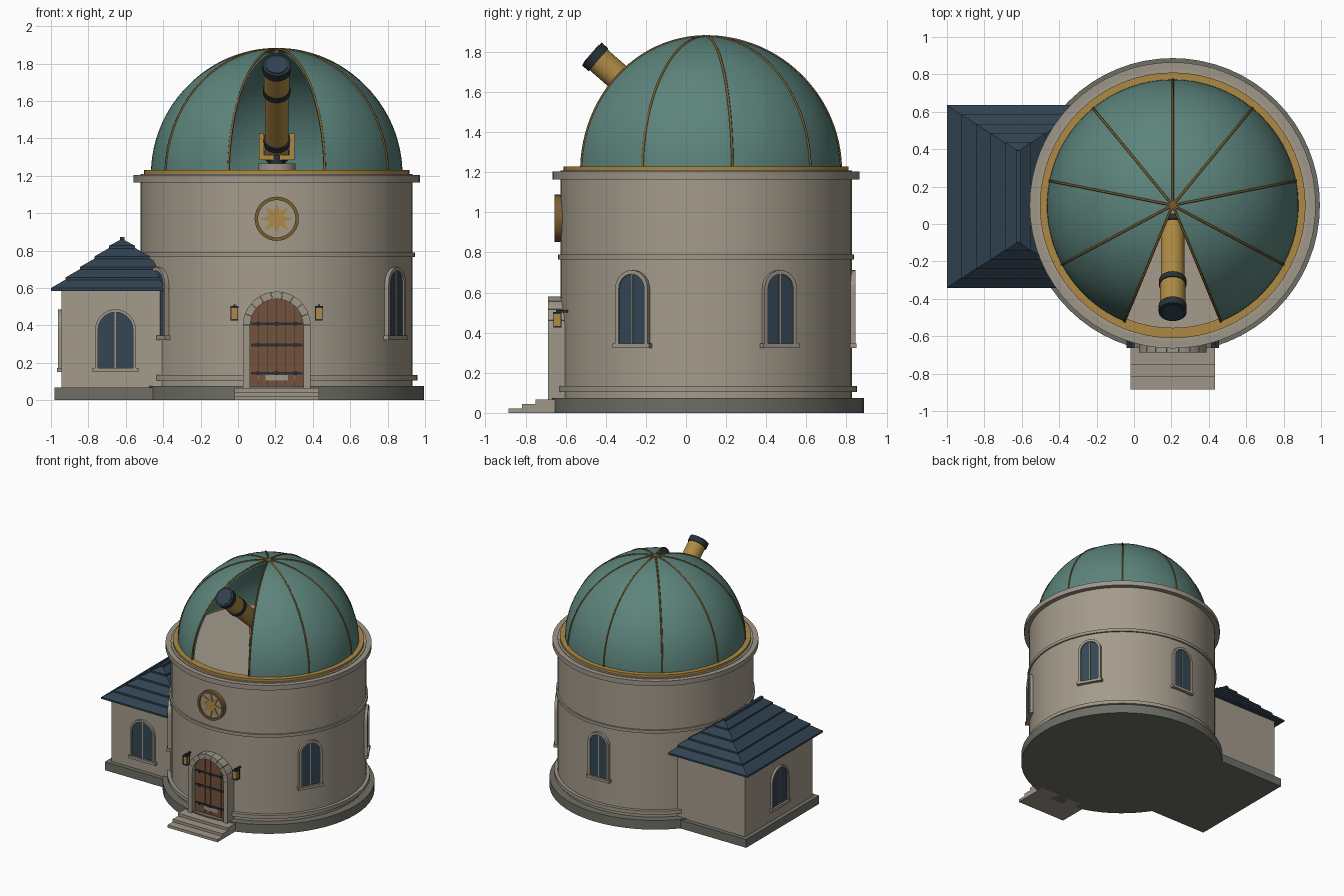
import bpy, bmesh, math
from math import sin, cos, pi, radians
from mathutils import Matrix, Vector

if "Cube" in bpy.data.objects:
    bpy.data.objects.remove(bpy.data.objects["Cube"])

def material(name, r, g, b):
    m = bpy.data.materials.new(name)
    lin = [((c / 255 + 0.055) / 1.055) ** 2.4 for c in (r, g, b)]
    m.diffuse_color = (*lin, 1)
    m.use_nodes = True
    m.node_tree.nodes["Principled BSDF"].inputs["Base Color"].default_value = m.diffuse_color
    return m

WALL = material("wall stone", 164, 155, 139)
TRIM = material("trim stone", 158, 150, 137)
BASE = material("foundation stone", 110, 110, 102)
TEAL = material("dome copper", 92, 132, 124)
BRASS = material("brass", 174, 138, 68)
RIB = material("aged brass", 122, 94, 48)
SLATE = material("roof slate", 48, 66, 80)
GLASS = material("window glass", 52, 70, 84)
WOOD = material("door wood", 116, 82, 60)
IRON = material("dark iron", 40, 48, 56)

CX, CY, R = 0.207, 0.10, 0.727
TOWER = Matrix.Translation((CX, CY, 0))

def finish(name, bm, mat, matrix=Matrix(), smooth=False):
    bmesh.ops.remove_doubles(bm, verts=bm.verts, dist=1e-5)
    bmesh.ops.recalc_face_normals(bm, faces=bm.faces)
    me = bpy.data.meshes.new(name)
    bm.to_mesh(me)
    bm.free()
    me.transform(matrix)
    me.materials.append(mat)
    if smooth:
        me.shade_smooth()
        me.set_sharp_from_angle(angle=radians(30))
    ob = bpy.data.objects.new(name, me)
    bpy.context.collection.objects.link(ob)
    return ob

def lathe(name, prof, mat, matrix=TOWER, segs=64, start=0, sweep=2 * pi):
    bm = bmesh.new()
    vs = [bm.verts.new((r * cos(start), r * sin(start), z)) for r, z in prof]
    es = [bm.edges.new(p) for p in zip(vs, vs[1:])]
    bmesh.ops.spin(bm, geom=vs + es, cent=(0, 0, 0), axis=(0, 0, 1),
                   angle=sweep, steps=segs, use_duplicate=False)
    return finish(name, bm, mat, matrix, True)

def disc(name, r, z0, z1, mat, matrix=TOWER, segs=64):
    return lathe(name, [(0, z0), (r, z0), (r, z1), (0, z1)], mat, matrix, segs)

def box(name, lo, hi, mat, matrix=Matrix()):
    bm = bmesh.new()
    bmesh.ops.create_cube(bm, size=1)
    for v in bm.verts:
        v.co = [(a + b) / 2 + c * (b - a) for a, b, c in zip(lo, hi, v.co)]
    return finish(name, bm, mat, matrix)

def slab(name, pts, y0, y1, mat, matrix=Matrix()):
    """Extrude an (x, z) outline from y0 to y1."""
    bm = bmesh.new()
    f = bm.faces.new([bm.verts.new((x, y0, z)) for x, z in pts])
    ext = bmesh.ops.extrude_face_region(bm, geom=[f])["geom"]
    for v in ext:
        if isinstance(v, bmesh.types.BMVert):
            v.co.y = y1
    return finish(name, bm, mat, matrix)

def arch(w, z0, spring, n=14):
    return [(-w, z0), (w, z0)] + [(w * cos(pi * i / n), spring + w * sin(pi * i / n)) for i in range(n + 1)]

def arch_frame(name, w_in, w_out, z0, spring, y0, y1, mat, matrix, n=14):
    a, b = arch(w_in, z0, spring, n)[1:] + [(-w_in, z0)], arch(w_out, z0, spring, n)[1:] + [(-w_out, z0)]
    return slab(name, a + b[::-1], y0, y1, mat, matrix)

# Tower
disc("tower_foundation", 0.787, 0, 0.075, BASE)
disc("tower_wall", R, 0.07, 1.21, WALL)
disc("plinth_band", 0.753, 0.105, 0.135, TRIM)
disc("middle_band", 0.739, 0.765, 0.79, TRIM)
disc("cornice", 0.765, 1.165, 1.205, TRIM)
lathe("dome_track", [(0.655, 1.2), (0.71, 1.2), (0.71, 1.23), (0.655, 1.23), (0.655, 1.2)], BRASS)

# Dome shell with an open slit facing the front
DR, DZ, HALF = 0.673, 1.205, radians(22.5)
prof = [(DR * cos(t), DZ + DR * sin(t)) for t in [radians(1.5 + 87 * i / 24) for i in range(25)]]
inner = [(r * 0.97, DZ + (z - DZ) * 0.97) for r, z in prof[::-1]]
lathe("dome_shell", prof + inner + prof[:1], TEAL, TOWER, 64, -pi / 2 + HALF, 2 * pi - 2 * HALF)
disc("dome_cap", 0.028, 1.868, 1.881, RIB, TOWER, 16)

# Dome ribs
for k in range(9):
    a = -pi / 2 + HALF + k * (2 * pi - 2 * HALF) / 8
    cu = bpy.data.curves.new("dome_rib", "CURVE")
    cu.dimensions, cu.bevel_depth, cu.bevel_resolution = "3D", 0.0065, 1
    sp = cu.splines.new("POLY")
    sp.points.add(len(prof) - 1)
    for p, (r, z) in zip(sp.points, prof):
        p.co = (CX + r * cos(a), CY + r * sin(a), z, 1)
    cu.materials.append(RIB)
    ob = bpy.data.objects.new("dome_rib", cu)
    bpy.context.collection.objects.link(ob)
    ob.select_set(True)
    bpy.context.view_layer.objects.active = ob
bpy.ops.object.convert(target="MESH")

# Telescope, with distance measured back from the tip along the tilted axis
SCOPE = Matrix.Translation((CX, -0.47, 1.79)) @ Matrix.Rotation(radians(49), 4, "X")
for name, r, s0, s1, mat in [
        ("telescope_tube", 0.063, -0.72, -0.02, BRASS),
        ("telescope_hood", 0.068, -0.19, -0.03, BRASS),
        ("telescope_rim", 0.075, -0.045, 0, IRON),
        ("telescope_lens", 0.058, -0.01, 0.004, SLATE),
        ("front_collar", 0.073, -0.225, -0.19, IRON),
        ("rear_collar", 0.071, -0.635, -0.6, IRON),
        ("tube_end", 0.066, -0.74, -0.71, IRON),
        ("eyepiece", 0.025, -0.82, -0.73, BRASS)]:
    disc(name, r, s0, s1, mat, SCOPE, 32)

# Telescope mount
MOUNT = Matrix.Translation((CX, 0.02, 0))
disc("mount_base", 0.1, 1.2, 1.265, TRIM, MOUNT, 32)
disc("mount_column", 0.035, 1.26, 1.33, IRON, MOUNT, 24)
box("mount_yoke", (-0.095, -0.03, 1.285), (0.095, 0.03, 1.31), BRASS, MOUNT)
for s in (-1, 1):
    x0, x1 = sorted((s * 0.068, s * 0.095))
    box("mount_fork", (x0, -0.035, 1.29), (x1, 0.035, 1.425), BRASS, MOUNT)

# Side wing
box("wing_foundation", (-0.98, -0.325, 0), (-0.1, 0.62, 0.068), BASE)
box("wing_wall", (-0.945, -0.29, 0.06), (-0.2, 0.585, 0.59), WALL)

# Hipped roof in overlapping slate courses
def frustum(name, a, b, z0, z1, lip):
    bm = bmesh.new()
    rings = [[bm.verts.new((-0.62 + sx * hx, 0.147 + sy * hy, z))
              for sx, sy in ((-1, -1), (1, -1), (1, 1), (-1, 1))]
             for (hx, hy), z in ((a, z0), (a, z0 + lip), (b, z1))]
    bm.faces.new(rings[0][::-1])
    bm.faces.new(rings[2])
    for lo, hi in zip(rings, rings[1:]):
        for i in range(4):
            bm.faces.new((lo[i], lo[(i + 1) % 4], hi[(i + 1) % 4], hi[i]))
    finish(name, bm, SLATE)

def hip(t, grow=0.0):
    return 0.372 * (1 - t) + grow + 0.003, 0.245 + 0.237 * (1 - t) + grow

for i in range(5):
    t0, t1 = i * 0.21, min(1, (i + 1) * 0.21)
    frustum("roof_course", hip(t0, 0.006), hip(t1, -0.002), 0.585 + 0.27 * t0, 0.592 + 0.27 * t1, 0.014)
box("roof_ridge", (-0.632, -0.1, 0.85), (-0.608, 0.394, 0.873), SLATE)

# Arched windows, facing -y in their own frame
def window(w, z0, top, frame, matrix):
    spring = top - w
    slab("window_glass", arch(w, z0, spring), 0.02, -0.008, GLASS, matrix)
    arch_frame("window_frame", w - 0.003, w + frame, z0, spring, 0.02, -0.018, TRIM, matrix)
    box("window_mullion", (-0.004, -0.012, z0), (0.004, 0, top), TRIM, matrix)
    box("window_sill", (-w - 0.028, -0.024, z0 - 0.022), (w + 0.028, 0.02, z0), TRIM, matrix)

for deg in (-30, 30, 90, 210):
    window(0.076, 0.345, 0.695, 0.017,
           TOWER @ Matrix.Rotation(radians(deg + 90), 4, "Z") @ Matrix.Translation((0, -R, 0)))
window(0.096, 0.172, 0.473, 0.013, Matrix.Translation((-0.655, -0.29, 0)))
window(0.096, 0.172, 0.473, 0.013,
       Matrix.Translation((-0.945, 0.147, 0)) @ Matrix.Rotation(-pi / 2, 4, "Z"))

# Door planks, iron straps and studs
DOOR = Matrix.Translation((CX, 0, 0))
slab("door_backing", arch(0.145, 0.06, 0.4), -0.55, -0.642, IRON, DOOR)
n, dw = 6, 0.29 / 6
for i in range(n):
    x0, x1 = -0.145 + i * dw + 0.0015, -0.145 + (i + 1) * dw - 0.0015
    top = [(x, 0.4 + math.sqrt(max(0, 0.145 ** 2 - x * x))) for x in (x1, (x0 + x1) / 2, x0)]
    slab("door_plank", [(x0, 0.06), (x1, 0.06)] + top, -0.6, -0.65, WOOD, DOOR)
for z in (0.145, 0.295, 0.408):
    box("door_strap", (-0.138, -0.656, z - 0.007), (0.138, -0.64, z + 0.007), IRON, DOOR)
    for x in (-0.1, 0, 0.1):
        box("door_stud", (x - 0.009, -0.661, z - 0.009), (x + 0.009, -0.64, z + 0.009), IRON, DOOR)

# Door surround of jambs and arch stones
for s in (-1, 1):
    x0, x1 = sorted((s * 0.143, s * 0.18))
    box("door_jamb", (x0, -0.687, 0.05), (x1, -0.55, 0.4), TRIM, DOOR)
for i in range(9):
    a0, a1 = pi * i / 9 + 0.006, pi * (i + 1) / 9 - 0.006
    am = (a0 + a1) / 2
    pts = [(r * cos(a), 0.4 + r * sin(a)) for r, aa in ((0.181, (a0, am, a1)), (0.141, (a1, am, a0))) for a in aa]
    slab("arch_stone", pts, -0.55, -0.687, TRIM, DOOR)

# Entrance steps
for y, z in ((-0.885, 0.022), (-0.818, 0.044), (-0.75, 0.066)):
    box("entrance_step", (-0.226, y, 0 if z < 0.03 else z - 0.022), (0.226, -0.6, z), TRIM, DOOR)

# Wall lanterns
for s in (-1, 1):
    L = Matrix.Translation((CX + s * 0.226, -0.642, 0))
    box("lantern_body", (-0.016, -0.016, 0.432), (0.016, 0.016, 0.496), BRASS, L)
    box("lantern_base", (-0.02, -0.02, 0.425), (0.02, 0.02, 0.434), IRON, L)
    box("lantern_roof", (-0.021, -0.021, 0.494), (0.021, 0.021, 0.503), IRON, L)
    box("lantern_bracket", (-0.006, -0.006, 0.5), (0.006, 0.06, 0.512), IRON, L)
    for x in (-0.018, 0.018):
        for y in (-0.018, 0.018):
            box("lantern_post", (x - 0.002, y - 0.002, 0.43), (x + 0.002, y + 0.002, 0.497), IRON, L)

# Star medallion
MED = Matrix.Translation((CX, -0.63, 0.97)) @ Matrix.Rotation(pi / 2, 4, "X")
disc("medallion_plate", 0.108, -0.02, 0.012, WALL, MED, 40)
lathe("medallion_ring", [(0.1, -0.02), (0.118, -0.02), (0.118, 0.025), (0.1, 0.025), (0.1, -0.02)], RIB, MED, 40)
star = [((0.04, 0.09)[k % 2] * sin(pi * k / 8 + pi / 8), 0.97 + (0.04, 0.09)[k % 2] * cos(pi * k / 8 + pi / 8))
        for k in range(16)]
slab("medallion_star", star, -0.64, -0.65, BRASS, DOOR)
